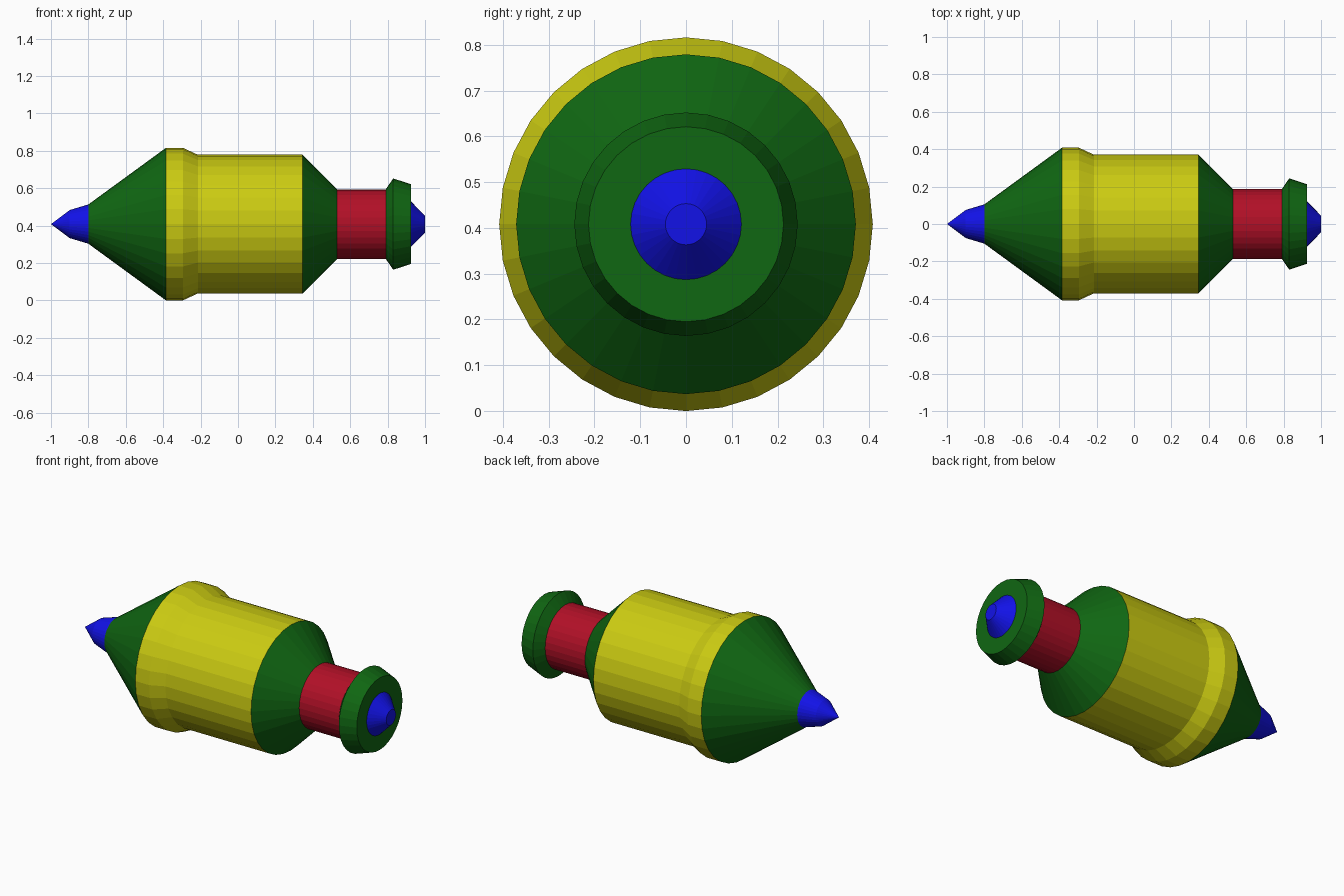
import bpy
import bmesh
from math import sin, cos, tau

SIDES = 32
AXIS_Z = 0.408

cube = bpy.data.objects.get("Cube")
if cube:
    bpy.data.objects.remove(cube, do_unlink=True)


def make_material(name, rgb):
    mat = bpy.data.materials.new(name)
    mat.use_nodes = True
    color = (*rgb, 1.0)
    mat.diffuse_color = color
    mat.node_tree.nodes["Principled BSDF"].inputs["Base Color"].default_value = color
    return mat


def lathe(name, profile, mat):
    """Spin (x, radius) points around the horizontal x axis."""
    bm = bmesh.new()
    rings = []
    for x, r in profile:
        angles = [tau * k / SIDES for k in range(SIDES)]
        rings.append([bm.verts.new((x, r * sin(a), r * cos(a))) for a in angles])
    for a, b in zip(rings, rings[1:]):
        for k in range(SIDES):
            n = (k + 1) % SIDES
            bm.faces.new((a[k], b[k], b[n], a[n]))
    # Collapse zero-radius rings into a single pole
    bmesh.ops.remove_doubles(bm, verts=bm.verts, dist=0.0001)
    mesh = bpy.data.meshes.new(name)
    bm.to_mesh(mesh)
    bm.free()
    mesh.materials.append(mat)
    obj = bpy.data.objects.new(name, mesh)
    obj.location.z = AXIS_Z
    bpy.context.collection.objects.link(obj)
    return obj


yellow = make_material("yellow", (0.6, 0.6, 0.006))
green = make_material("green", (0.005, 0.135, 0.006))
red = make_material("red", (0.44, 0.005, 0.02))
blue = make_material("blue", (0.006, 0.006, 0.8))

# Pointed nose and its cone
lathe("nose_tip", [(-1, 0), (-0.9, 0.075), (-0.8, 0.105)], blue)
lathe("nose_cone", [(-0.8, 0.105), (-0.385, 0.408)], green)

# Main barrel with raised front collar
lathe("body", [(-0.385, 0.408), (-0.295, 0.408), (-0.215, 0.371), (0.345, 0.371)], yellow)

# Tapered tail, neck and flared end ring
lathe("tail_cone", [(0.345, 0.371), (0.53, 0.186)], green)
lathe("neck", [(0.53, 0.186), (0.79, 0.186)], red)
lathe("end_ring", [(0.79, 0.186), (0.83, 0.244), (0.925, 0.213), (0.925, 0.121)], green)

# Blunt rear nozzle
lathe("nozzle", [(0.925, 0.121), (1, 0.045), (1, 0)], blue)
